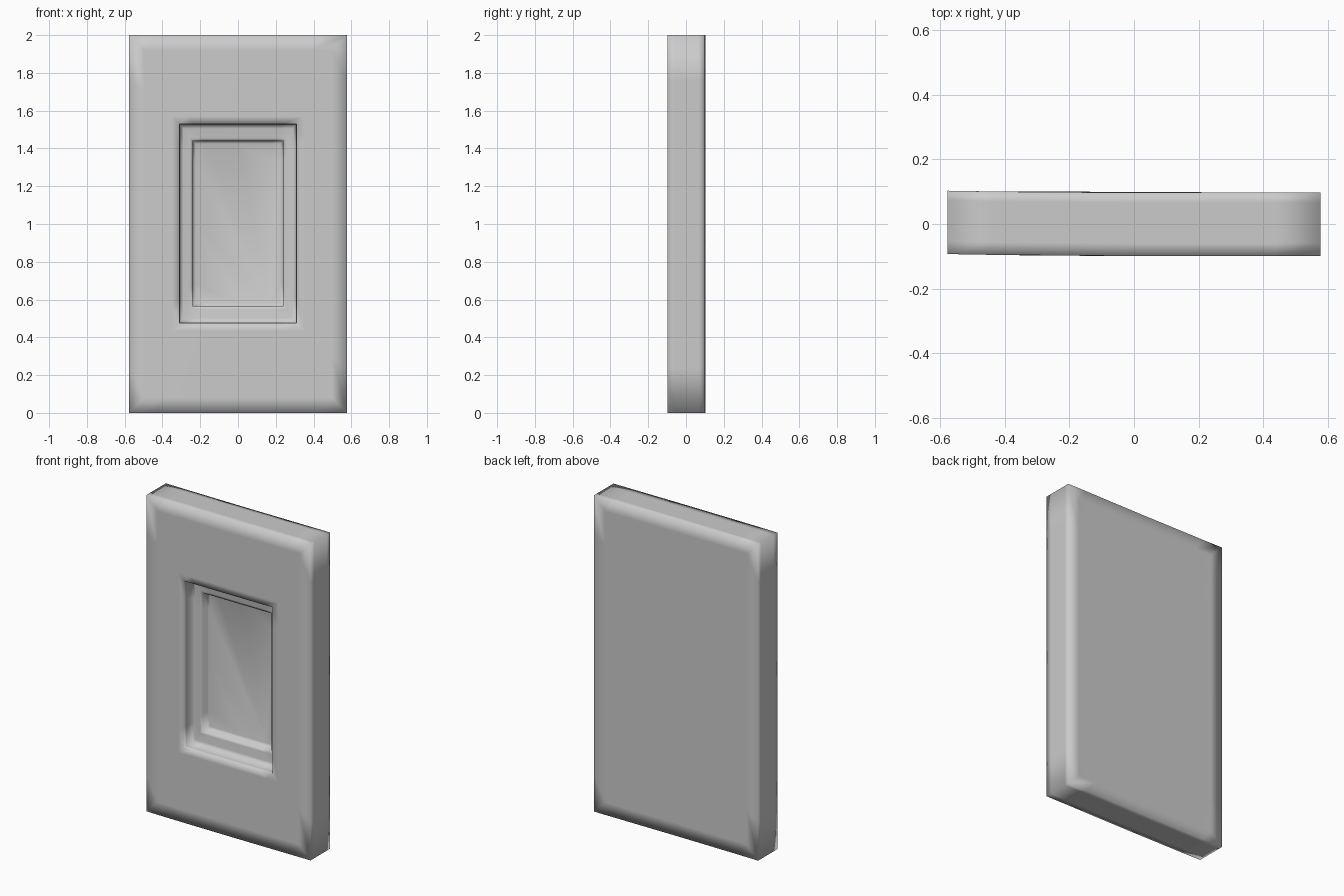
import bpy
import bmesh

if "Cube" in bpy.data.objects:
    bpy.data.objects.remove(bpy.data.objects["Cube"], do_unlink=True)

# Single stone grey material
grey = bpy.data.materials.new("stone grey")
grey.use_nodes = True
colour = (0.6, 0.6, 0.6, 1)
grey.diffuse_color = colour
grey.node_tree.nodes["Principled BSDF"].inputs["Base Color"].default_value = colour

W, H, D = 0.577, 2.0, 0.098
SIDE_STEPS = (0, 0.12, 0.5, 0.88)


def bow(x):
    """Slight backward lean of the slab toward its right edge."""
    return 0.006 * max(0, -x / W) ** 2 - 0.001


def ring(bm, hx, z0, z1, y):
    """Rectangular loop of vertices facing the front."""
    corners = [(-hx, z0), (hx, z0), (hx, z1), (-hx, z1)]
    verts = []
    for i, (ax, az) in enumerate(corners):
        bx, bz = corners[(i + 1) % 4]
        for t in SIDE_STEPS:
            x, z = ax + (bx - ax) * t, az + (bz - az) * t
            verts.append(bm.verts.new((x, y + bow(x), z)))
    return verts


# Loops from the back face, round the rim, and into the stepped recess
loops = [
    (W - 0.08, 0.08, H - 0.08, D),
    (W, 0, H, D),
    (W, 0, H, D - 0.03),
    (W, 0, H, 0.04 - D),
    (W, 0, H, -D),
    (W - 0.08, 0.08, H - 0.08, -D),
    (0.35, 0.435, 1.57, -D),
    (0.31, 0.475, 1.53, -D),
    (0.308, 0.477, 1.528, -D + 0.02),
    (0.305, 0.48, 1.525, -0.02),
    (0.29, 0.5, 1.505, -0.014),
    (0.255, 0.55, 1.455, -0.014),
    (0.24, 0.565, 1.44, -0.01),
    (0.238, 0.567, 1.438, 0.035),
    (0.225, 0.58, 1.425, 0.04),
]
bm = bmesh.new()
rings = [ring(bm, *spec) for spec in loops]
n = len(rings[0])
for a, b in zip(rings, rings[1:]):
    for i in range(n):
        j = (i + 1) % n
        bm.faces.new((a[i], a[j], b[j], b[i]))
for cap in (rings[0], rings[-1]):
    bm.faces.new(cap)
bmesh.ops.recalc_face_normals(bm, faces=bm.faces)
for face in bm.faces:
    face.smooth = True

mesh = bpy.data.meshes.new("recessed_slab")
bm.to_mesh(mesh)
bm.free()
mesh.materials.append(grey)
slab = bpy.data.objects.new("recessed_slab", mesh)
bpy.context.collection.objects.link(slab)
